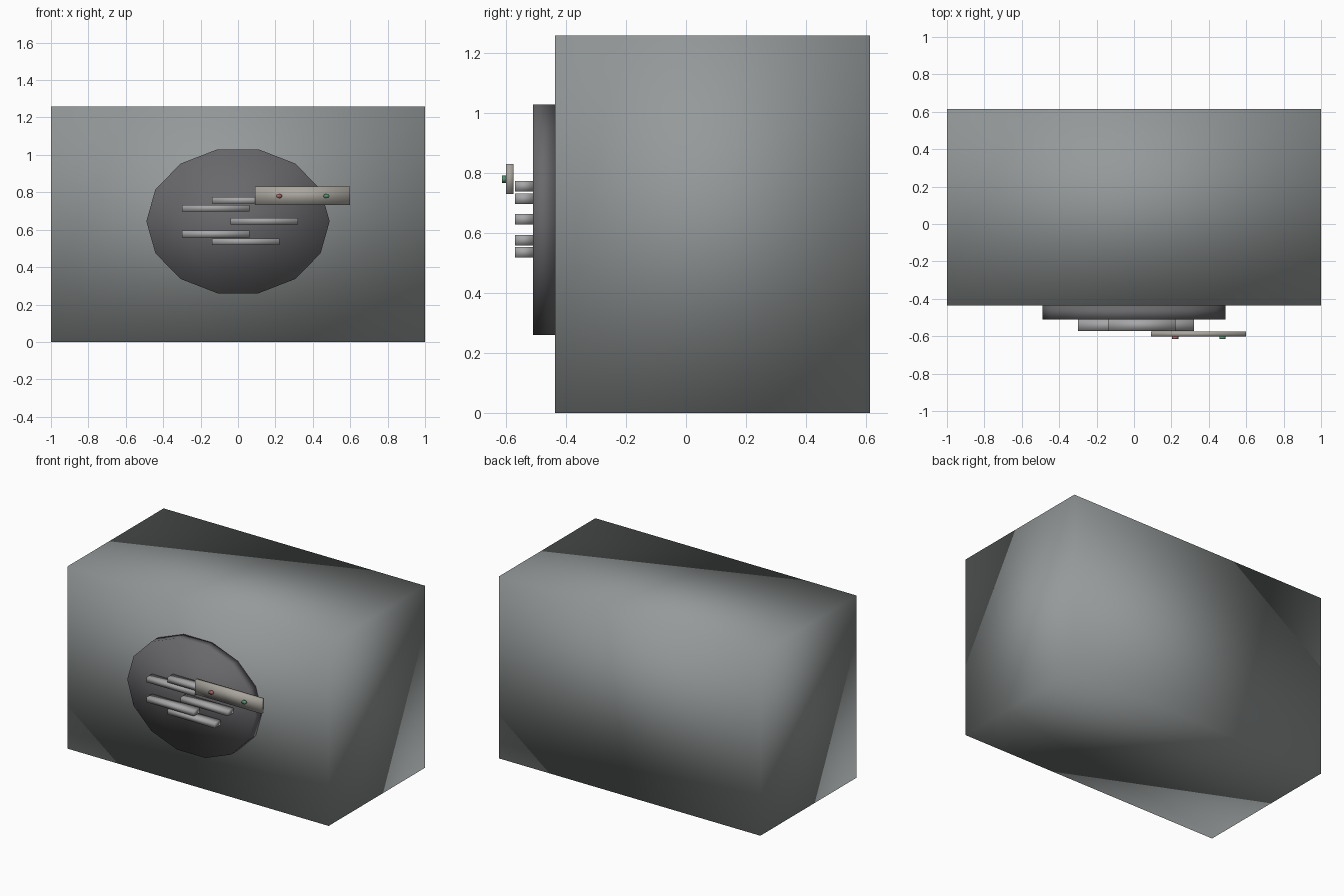
import bpy
from math import pi

if "Cube" in bpy.data.objects:
    bpy.data.objects.remove(bpy.data.objects["Cube"])


def material(name, r, g, b):
    m = bpy.data.materials.new(name)
    m.diffuse_color = (r, g, b, 1)
    m.use_nodes = True
    m.node_tree.nodes["Principled BSDF"].inputs["Base Color"].default_value = m.diffuse_color
    return m


def finish(name, mat):
    ob = bpy.context.object
    ob.name = name
    bpy.ops.object.transform_apply(location=False, rotation=True, scale=True)
    ob.data.materials.append(mat)
    bpy.ops.object.shade_smooth()


def box(name, x, y, z, mat):
    # x, y, z are (min, max) ranges
    r = (x, y, z)
    bpy.ops.mesh.primitive_cube_add(size=1, location=[(a + b) / 2 for a, b in r])
    bpy.context.object.scale = [b - a for a, b in r]
    finish(name, mat)


def disc(name, x, z, rx, rz, y, sides, mat):
    # elliptical prism facing the front, with a vertex on the x axis
    bpy.ops.mesh.primitive_cylinder_add(vertices=sides, radius=1, depth=1,
                                        location=(x, (y[0] + y[1]) / 2, z),
                                        rotation=(pi / 2, 0, 0))
    ob = bpy.context.object
    bpy.ops.object.transform_apply(location=False, rotation=True, scale=False)
    # the first vertex sits on z; a quarter turn puts it on x
    ob.rotation_euler = (0, pi / 2, 0)
    bpy.ops.object.transform_apply(location=False, rotation=True, scale=False)
    ob.scale = (rx, y[1] - y[0], rz)
    finish(name, mat)


body_grey = material("body_grey", 0.30, 0.32, 0.32)
dark_grey = material("dark_grey", 0.14, 0.14, 0.15)
bar_grey = material("bar_grey", 0.38, 0.38, 0.39)
plate_grey = material("plate_grey", 0.40, 0.38, 0.34)
red = material("red", 0.40, 0.13, 0.13)
green = material("green", 0.10, 0.30, 0.17)

# Cabinet and speaker disc
box("cabinet", (-1, 1), (-0.437, 0.615), (0, 1.26), body_grey)
disc("speaker_disc", 0, 0.645, 0.49, 0.395, (-0.511, -0.437), 14, dark_grey)

# Grille bars: left end and centre height
for i, (x, z) in enumerate([(-0.14, 0.757), (-0.30, 0.715), (-0.04, 0.646),
                            (-0.30, 0.577), (-0.14, 0.536)]):
    box(f"grille_bar_{i + 1}", (x, x + 0.362), (-0.571, -0.511),
        (z - 0.0175, z + 0.0175), bar_grey)

# Control plate with two buttons
box("control_plate", (0.09, 0.60), (-0.601, -0.575), (0.731, 0.83), plate_grey)
disc("red_button", 0.22, 0.78, 0.017, 0.012, (-0.615, -0.601), 8, red)
disc("green_button", 0.473, 0.78, 0.017, 0.012, (-0.615, -0.601), 8, green)
